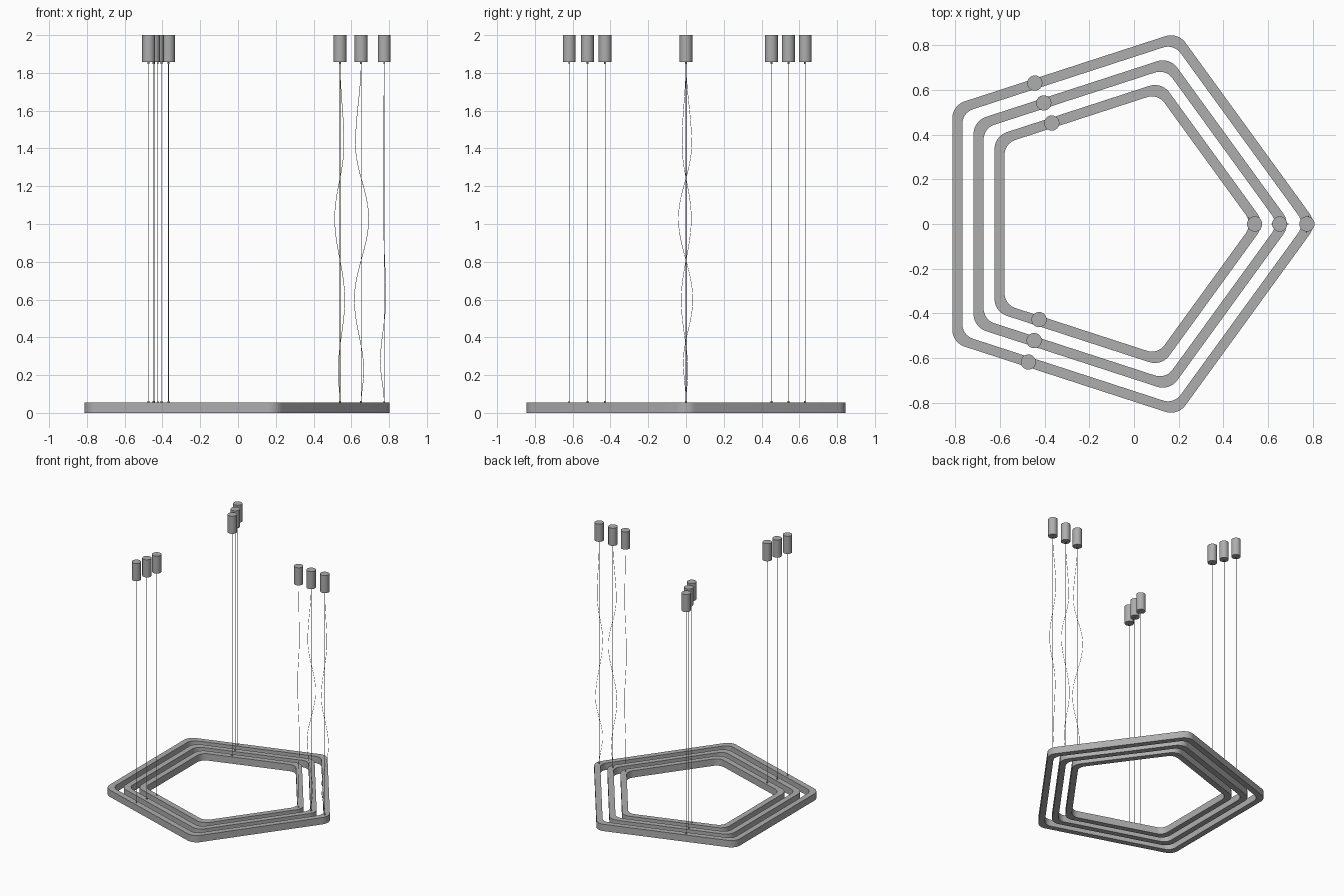
import bpy, bmesh, math
from mathutils import Vector

if "Cube" in bpy.data.objects:
    bpy.data.objects.remove(bpy.data.objects["Cube"])

CX = -0.083          # centre of the pentagons
RING_H = 0.055
BAR_W = 0.045
GREY = bpy.data.materials.new("dark_grey")
GREY.diffuse_color = (0.42, 0.42, 0.42, 1)
GREY.use_nodes = True
GREY.node_tree.nodes["Principled BSDF"].inputs["Base Color"].default_value = GREY.diffuse_color


def rounded_pentagon(radius, fillet, segs=10):
    """Points of a regular pentagon (tip towards +x) with rounded corners."""
    pts = []
    inner = radius - fillet / math.cos(math.radians(36))
    for i in range(5):
        a = math.radians(72 * i)
        for s in range(segs + 1):
            b = a + math.radians(-36 + 72 * s / segs)
            pts.append((CX + inner * math.cos(a) + fillet * math.cos(b),
                        inner * math.sin(a) + fillet * math.sin(b)))
    return pts


def smooth(ob, angle=30):
    ob.data.materials.append(GREY)
    bpy.ops.object.select_all(action='DESELECT')
    ob.select_set(True)
    bpy.context.view_layer.objects.active = ob
    bpy.ops.object.shade_smooth_by_angle(angle=math.radians(angle))


def make_ring(name, radius):
    outer = rounded_pentagon(radius, 0.08)
    inner = rounded_pentagon(radius - BAR_W / math.cos(math.radians(36)), 0.07)
    bm = bmesh.new()
    loops = [[bm.verts.new((x, y, z)) for x, y in pts]
             for pts, z in ((outer, 0), (outer, RING_H), (inner, RING_H), (inner, 0))]
    n = len(outer)
    for k in range(4):
        a, b = loops[k], loops[(k + 1) % 4]
        for i in range(n):
            j = (i + 1) % n
            bm.faces.new((a[i], a[j], b[j], b[i]))
    bmesh.ops.recalc_face_normals(bm, faces=bm.faces)
    me = bpy.data.meshes.new(name)
    bm.to_mesh(me)
    bm.free()
    ob = bpy.data.objects.new(name, me)
    bpy.context.collection.objects.link(ob)
    smooth(ob)


def make_cylinder(name, x, y, z0, z1, r, sides=32):
    bpy.ops.mesh.primitive_cylinder_add(vertices=sides, radius=r, depth=z1 - z0,
                                        location=(x, y, (z0 + z1) / 2))
    ob = bpy.context.object
    ob.name = name
    smooth(ob, 50)


def make_cord(name, x, keys):
    """Loose power cord: keys are (z, dx, dy) offsets from the straight wire."""
    cu = bpy.data.curves.new(name, 'CURVE')
    cu.dimensions = '3D'
    cu.bevel_depth = 0.0013
    cu.bevel_resolution = 1
    cu.resolution_u = 10
    cu.materials.append(GREY)
    sp = cu.splines.new('BEZIER')
    sp.bezier_points.add(len(keys) - 1)
    for i, (p, (z, dx, dy)) in enumerate(zip(sp.bezier_points, keys)):
        p.co = Vector((x + dx, dy, z))
        p.handle_left_type = p.handle_right_type = 'FREE'
        # vertical handles, a third of the way to each neighbour
        up = (keys[i - 1][0] - z) * 0.36 if i else 0
        down = (z - keys[i + 1][0]) * 0.36 if i < len(keys) - 1 else 0
        p.handle_left = p.co + Vector((0, 0, up))
        p.handle_right = p.co - Vector((0, 0, down))
    ob = bpy.data.objects.new(name, cu)
    bpy.context.collection.objects.link(ob)


# three nested light rings
for label, r in (("outer", 0.903), ("middle", 0.785), ("inner", 0.669)):
    make_ring(label + "_ring", r)

# ceiling canisters, wires and end fittings
groups = {
    "right": [(0.774, 0), (0.652, 0), (0.54, 0)],
    "back": [(-0.444, 0.631), (-0.404, 0.542), (-0.368, 0.452)],
    "front": [(-0.473, -0.618), (-0.447, -0.522), (-0.425, -0.428)],
}
for side, spots in groups.items():
    for label, (x, y) in zip(("outer", "middle", "inner"), spots):
        tag = f"{side}_{label}"
        make_cylinder(tag + "_canister", x, y, 1.858, 2.0, 0.034)
        make_cylinder(tag + "_wire", x, y, 0.04, 1.87, 0.0015, 8)
        make_cylinder(tag + "_top_fitting", x, y, 1.847, 1.865, 0.005, 12)
        make_cylinder(tag + "_bottom_fitting", x, y, 0.05, 0.064, 0.005, 12)

# loose power cords beside the right-hand wires, each swaying in its own direction
sway = [(1.86, 0), (1.42, 0.03), (1.03, -0.04), (0.6, 0.036), (0.22, -0.014), (0.05, 0)]
make_cord("inner_power_cord", 0.54, [(z, s * 0.7, -s * 0.7) for z, s in sway])
make_cord("middle_power_cord", 0.652, [(z, -s, 0) for z, s in sway])
make_cord("outer_power_cord", 0.774, [(1.86, 0, 0), (1.42, -0.003, 0.03), (1.03, -0.003, -0.04),
                                      (0.6, 0.008, 0.036), (0.27, -0.02, -0.014), (0.05, 0, 0)])
